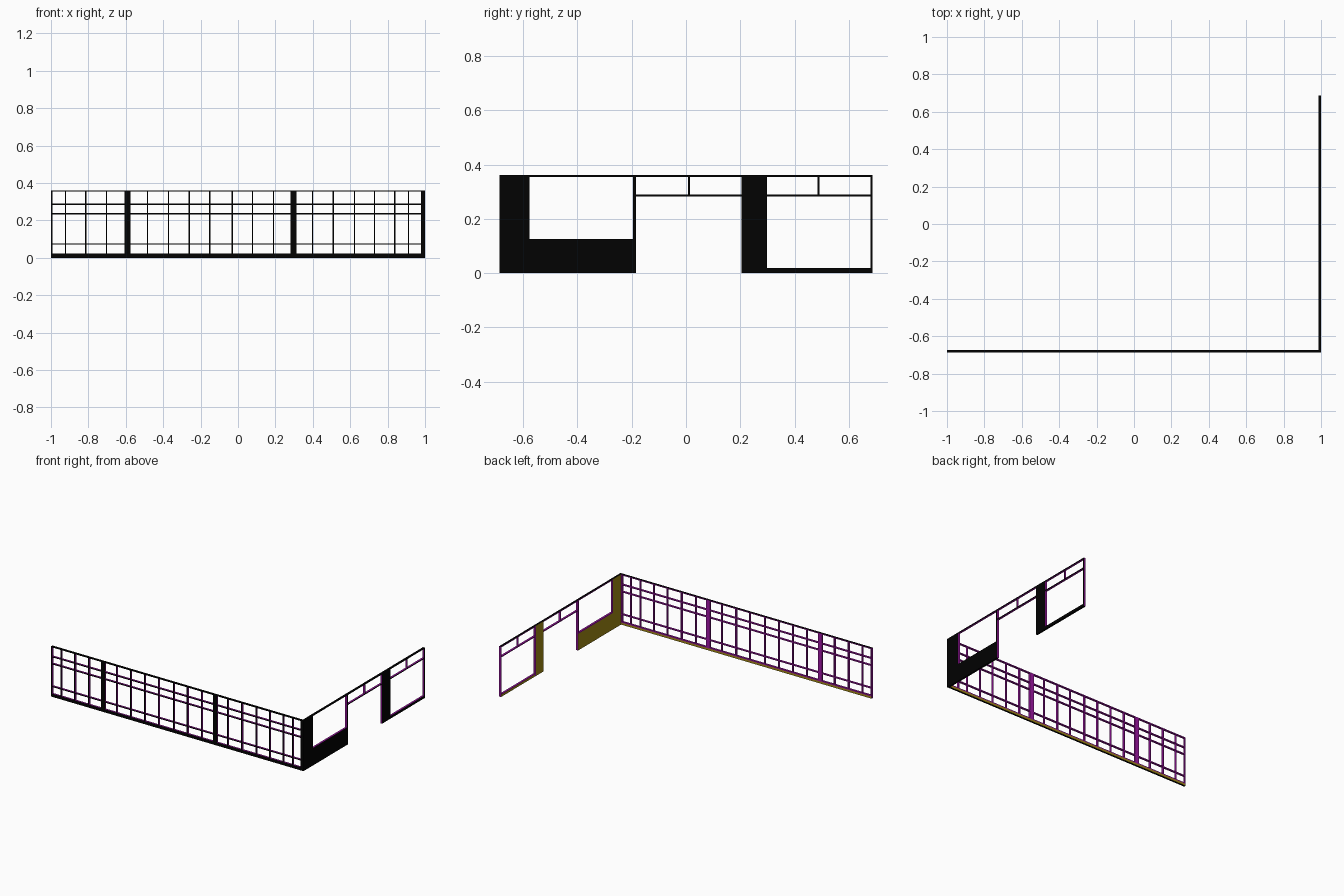
import bpy
import bmesh

if "Cube" in bpy.data.objects:
    bpy.data.objects.remove(bpy.data.objects["Cube"], do_unlink=True)


def material(name, rgb):
    m = bpy.data.materials.new(name)
    m.use_nodes = True
    m.diffuse_color = (*rgb, 1)
    m.node_tree.nodes["Principled BSDF"].inputs["Base Color"].default_value = (*rgb, 1)
    return m


MATS = [material("black", (0.0005, 0.0005, 0.0005)),
        material("purple", (0.35, 0.008, 0.38)),
        material("olive", (0.36, 0.25, 0.007))]
BLACK, PURPLE, OLIVE = range(3)

HALF_Y = 0.687   # half depth of the plan
THICK = 0.014    # wall thickness
TOP = 0.361      # wall height
THIN = 0.007     # thin bar width
CURB = 0.015     # height of the base strip


def part(name, wall, rects, inner=PURPLE, ends=PURPLE, caps=PURPLE):
    """Boxes given as (start, end, bottom, top) along one wall, coloured by direction."""
    bm = bmesh.new()
    for u0, u1, z0, z1 in rects:
        if wall == "front":
            lo, hi = (u0, -HALF_Y, z0), (u1, -HALF_Y + THICK, z1)
        else:
            lo, hi = (1 - THICK, u0, z0), (1, u1, z1)
        verts = bmesh.ops.create_cube(bm, size=1)["verts"]
        for v in verts:
            v.co = [lo[i] if v.co[i] < 0 else hi[i] for i in range(3)]
    bm.normal_update()
    for f in bm.faces:
        n = f.normal
        # outward component across the wall
        out = -n.y if wall == "front" else n.x
        if abs(n.z) > 0.5:
            z = f.calc_center_median().z
            f.material_index = BLACK if z > TOP - 0.001 or z < 0.001 else caps
        elif out > 0.5:
            f.material_index = BLACK
        elif out < -0.5:
            f.material_index = inner
        else:
            f.material_index = ends
    mesh = bpy.data.meshes.new(name)
    bm.to_mesh(mesh)
    bm.free()
    for m in MATS:
        mesh.materials.append(m)
    obj = bpy.data.objects.new(name, mesh)
    bpy.context.collection.objects.link(obj)


def centred(u, width, z0, z1):
    return (u - width / 2, u + width / 2, z0, z1)


# Front glazed wall
END = 1 - THICK
part("front_curb", "front", [(-1, END, 0, CURB)], inner=OLIVE)
part("front_bottom_rail", "front", [(-1, END, CURB, CURB + THIN)])
part("front_rails", "front",
     [(-1, END, z - THIN / 2, z + THIN / 2) for z in (0.074, 0.236, 0.287, TOP - THIN / 2)])
mullions = [-0.9965, -0.922, -0.814, -0.703, -0.484, -0.372, -0.26, -0.151, -0.03,
            0.078, 0.19, 0.398, 0.51, 0.623, 0.73, 0.838, 0.912, 0.982]
part("front_mullions", "front", [centred(x, THIN, CURB, TOP) for x in mullions])
part("front_posts", "front", [centred(x, 0.032, CURB, TOP) for x in (-0.591, 0.297)])

# Side wall: solid panels
CORNER, JAMB, PIER0, PIER1 = -0.577, -0.185, 0.204, 0.299
SILL, HEAD = 0.125, 0.286
part("corner_panel", "side", [(-HALF_Y, CORNER - THIN, 0, TOP)], inner=OLIVE, ends=BLACK)
part("low_panel", "side", [(CORNER - THIN, JAMB, 0, SILL - THIN)], inner=OLIVE)
part("door_pier", "side", [(PIER0, PIER1 - THIN, 0, TOP)], inner=OLIVE)

# Side wall: window and door frames
part("window_frame", "side",
     [(CORNER - THIN, CORNER, SILL - THIN, TOP), (CORNER, JAMB, SILL - THIN, SILL),
      (JAMB - 0.011, JAMB, SILL, TOP)])
part("pier_frame", "side", [(PIER1 - THIN, PIER1, 0, TOP)])
part("side_top_rail", "side", [(CORNER, PIER0, TOP - THIN, TOP), (PIER1, HALF_Y, TOP - THIN, TOP)])
part("side_transom", "side",
     [(a, b, HEAD - THIN / 2, HEAD + THIN / 2) for a, b in ((JAMB, PIER0), (PIER1, HALF_Y))])
part("transom_mullions", "side", [centred(y, THIN, HEAD, TOP) for y in (0.011, 0.489)])
part("side_end_post", "side", [(HALF_Y - THIN, HALF_Y, CURB, TOP)])
part("side_curb", "side", [(PIER1, HALF_Y, 0, CURB)], inner=OLIVE)
part("side_bottom_rail", "side", [(PIER1, HALF_Y, CURB, CURB + THIN / 2)])
